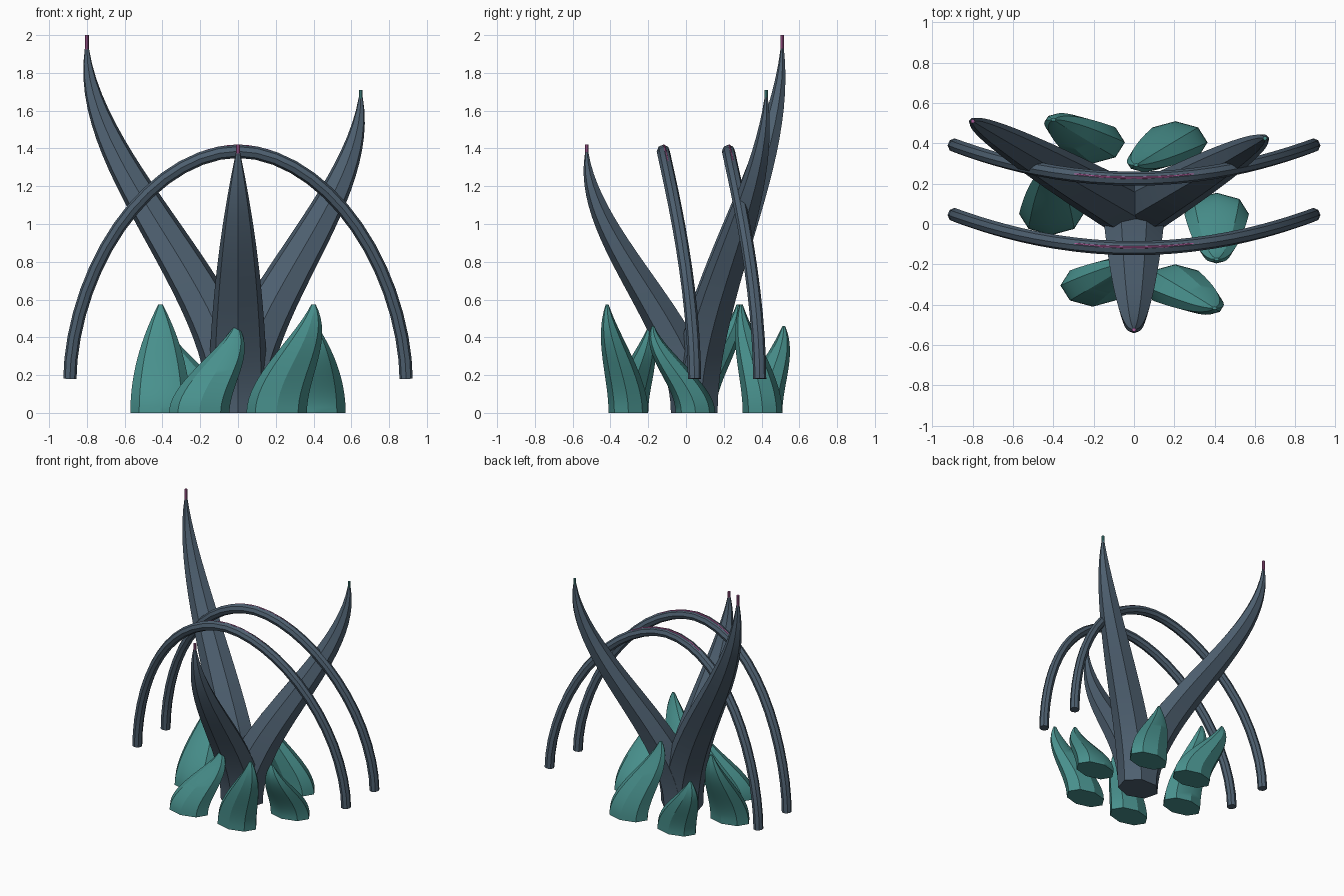
import bpy
import bmesh
from math import sin, cos, pi, radians
from mathutils import Vector

cube = bpy.data.objects.get("Cube")
if cube:
    bpy.data.objects.remove(cube, do_unlink=True)


def material(name, rgb):
    mat = bpy.data.materials.new(name)
    mat.use_nodes = True
    color = (*rgb, 1)
    mat.diffuse_color = color
    mat.node_tree.nodes["Principled BSDF"].inputs["Base Color"].default_value = color
    return mat


slate = material("slate blue", (0.075, 0.115, 0.16))
teal = material("sea teal", (0.065, 0.28, 0.265))
pink = material("dusky pink", (0.42, 0.11, 0.32))


def loft(name, rings, mat):
    """Skin a list of point rings into a capped mesh."""
    bm = bmesh.new()
    loops = [[bm.verts.new(p) for p in ring] for ring in rings]
    n = len(loops[0])
    for a, b in zip(loops, loops[1:]):
        for i in range(n):
            j = (i + 1) % n
            bm.faces.new((a[i], a[j], b[j], b[i]))
    bm.faces.new(loops[0][::-1])
    bm.faces.new(loops[-1])
    bmesh.ops.recalc_face_normals(bm, faces=bm.faces)
    mesh = bpy.data.meshes.new(name)
    bm.to_mesh(mesh)
    bm.free()
    mesh.materials.append(mat)
    obj = bpy.data.objects.new(name, mesh)
    bpy.context.collection.objects.link(obj)
    bpy.ops.object.select_all(action='DESELECT')
    bpy.context.view_layer.objects.active = obj
    obj.select_set(True)
    bpy.ops.object.shade_smooth_by_angle(angle=radians(30))
    return obj


def spike(name, base, tip, rx, ry, sides, mat, steps=16):
    """Tapering S-curved spike made of level slices."""
    base, tip = Vector(base), Vector(tip)
    rings = []
    for k in range(steps + 1):
        t = k / steps
        ease = t * t * (3 - 2 * t)
        size = 1 - 0.93 * t * t
        c = base.lerp(tip, ease)
        z = tip.z * t
        angles = [2 * pi * i / sides - pi / 2 for i in range(sides)]
        rings.append([(c.x + rx * size * cos(a), c.y + ry * size * sin(a), z)
                      for a in angles])
    return loft(name, rings, mat)


def tube(name, path, radius, mat, sides=8):
    """Round tube swept along a path."""
    rings = []
    for k, p in enumerate(path):
        tangent = (path[min(k + 1, len(path) - 1)] - path[max(k - 1, 0)]).normalized()
        u = tangent.cross(Vector((0, 1, 0))).normalized()
        v = tangent.cross(u)
        rings.append([p + radius * (u * cos(a) + v * sin(a))
                      for a in (2 * pi * i / sides for i in range(sides))])
    return loft(name, rings, mat)


# Three large horns from a shared foot, each with a thin tip pin
CENTRE_Y = 0.05
horns = (("front", (0, -0.525, 1.38), 1.42, pink),
         ("tall", (-0.80, 0.51, 1.93), 2.0, pink),
         ("short", (0.65, 0.425, 1.67), 1.71, teal))
for name, tip, top, mat in horns:
    spike(name + "_horn", (0, CENTRE_Y, 0), tip, 0.16, 0.13, 7, slate, 24)
    x, y, z = tip
    tube(name + "_horn_tip", [Vector((x, y, z - 0.03)), Vector((x, y, top))], 0.010, mat)

# Ring of six leaning leaves, alternating short and tall
for i in range(6):
    a = i * pi / 3
    lean = -pi / 2 - a
    x, y = 0.41 * cos(a), CENTRE_Y + 0.41 * sin(a)
    height = 0.575 if i % 2 else 0.46
    spike(f"leaf_{i + 1}", (x, y, 0),
          (x + 0.225 * cos(lean), y + 0.225 * sin(lean), height),
          0.16, 0.105, 8, teal)


# Two swept arches with a thin strip along the crown
def arch_point(s, y):
    z = 0.18 + 1.205 * max(0, 1 - abs(s) ** 1.9) ** 0.556
    return Vector((0.89 * s, y + 0.165 * s * s, z))


for name, y in (("front", -0.12), ("rear", 0.225)):
    path = [arch_point(sin(pi * (k / 28 - 0.5)), y) for k in range(29)]
    tube(name + "_arch", path, 0.035, slate)
    crown = [arch_point(0.36 * (k / 6 - 1), y) + Vector((0, 0.004, 0.029))
             for k in range(13)]
    tube(name + "_arch_strip", crown, 0.007, pink)
